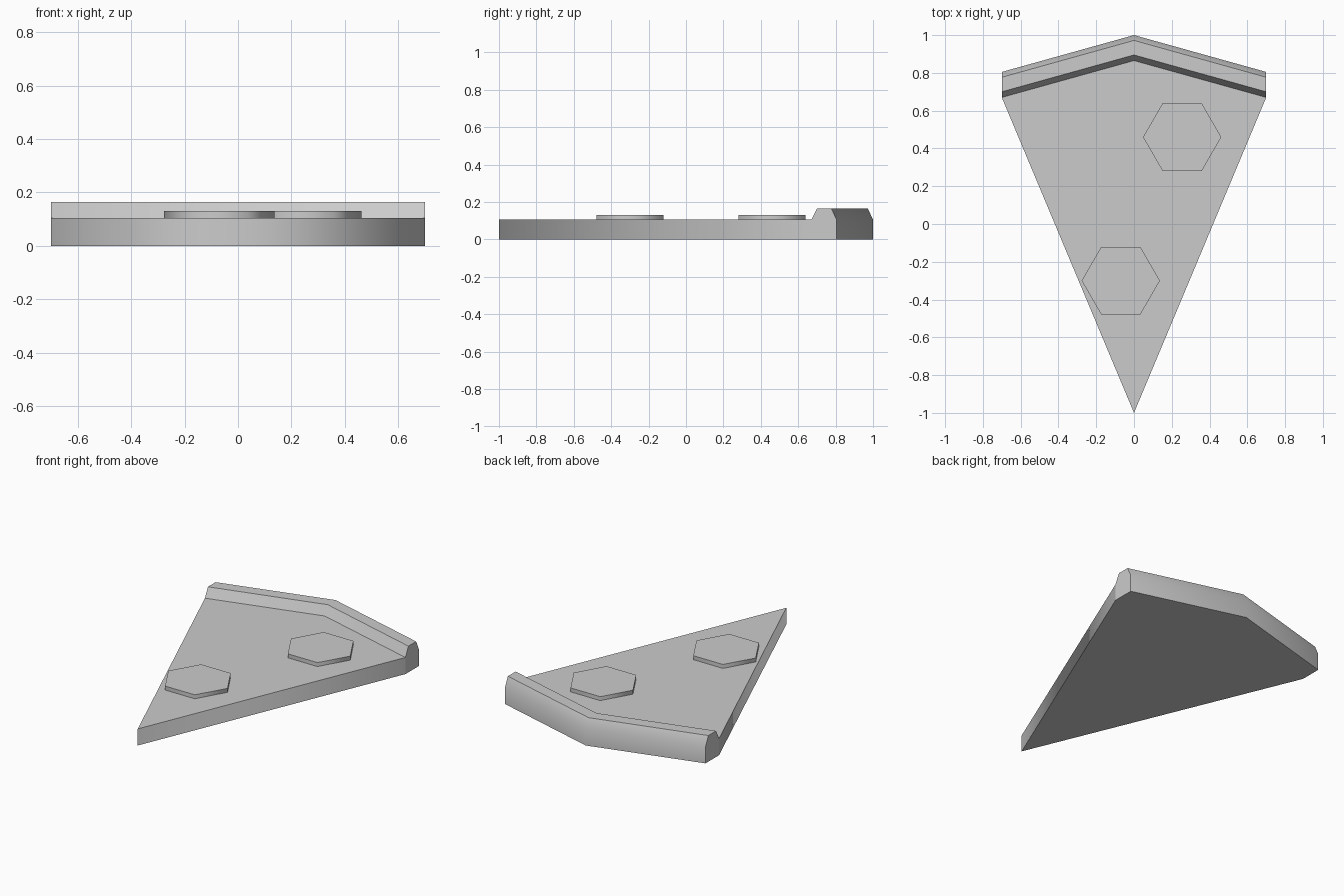
import bpy
import bmesh
import math

cube = bpy.data.objects.get("Cube")
if cube:
    bpy.data.objects.remove(cube, do_unlink=True)

grey = bpy.data.materials.new("light_grey")
grey.use_nodes = True
color = (0.6, 0.6, 0.6, 1)
grey.diffuse_color = color
grey.node_tree.nodes["Principled BSDF"].inputs["Base Color"].default_value = color

W = 0.70       # half width at the crust
H = 0.105      # slice thickness
RISE = 0.195   # how far the crust bows back at the middle
FRONT = 0.67   # crust start at the sides


def make_object(name, bm):
    bmesh.ops.recalc_face_normals(bm, faces=bm.faces)
    mesh = bpy.data.meshes.new(name)
    bm.to_mesh(mesh)
    bm.free()
    mesh.materials.append(grey)
    obj = bpy.data.objects.new(name, mesh)
    bpy.context.collection.objects.link(obj)
    return obj


def prism(name, outline, z0, z1, skip_walls=(), bottom=True):
    """Upright prism with softly shaded walls and crisp flat caps."""
    bm = bmesh.new()
    low = [bm.verts.new((x, y, z0)) for x, y in outline]
    high = [bm.verts.new((x, y, z1)) for x, y in outline]
    n = len(outline)
    caps = [bm.faces.new(high)]
    if bottom:
        caps.append(bm.faces.new(low[::-1]))
    for i in range(n):
        if i not in skip_walls:
            j = (i + 1) % n
            bm.faces.new((low[i], low[j], high[j], high[i])).smooth = True
    for cap in caps:
        for edge in cap.edges:
            edge.smooth = False
    return make_object(name, bm)


# Wedge body, open where the crust joins it
prism("slice_body", [(0, -1), (W, FRONT), (0, FRONT + RISE), (-W, FRONT)],
      0, H, skip_walls=(1, 2))

# Hexagonal toppings
for name, cx, cy in (("back_topping", 0.255, 0.46), ("front_topping", -0.07, -0.30)):
    ring = [(cx + 0.207 * math.cos(k * math.pi / 3),
             cy + 0.207 * math.sin(k * math.pi / 3)) for k in range(6)]
    prism(name, ring, H, 0.13, bottom=False)

# Raised crust: one cross-section swept across three stations
profile = [(0, 0), (0, H), (0.03, 0.165), (0.107, 0.165), (0.135, H), (0.135, 0)]
bm = bmesh.new()
sections = [[bm.verts.new((x, FRONT + bow + y, z)) for y, z in profile]
            for x, bow in ((-W, 0), (0, RISE), (W, 0))]
for a, b in zip(sections, sections[1:]):
    for i in range(1, len(profile)):
        j = (i + 1) % len(profile)
        bm.faces.new((a[i], a[j], b[j], b[i]))
bm.faces.new(sections[0])
bm.faces.new(sections[-1][::-1])
crust = make_object("crust", bm)
bpy.ops.object.select_all(action='DESELECT')
crust.select_set(True)
bpy.context.view_layer.objects.active = crust
bpy.ops.object.shade_smooth_by_angle(angle=math.radians(35))
